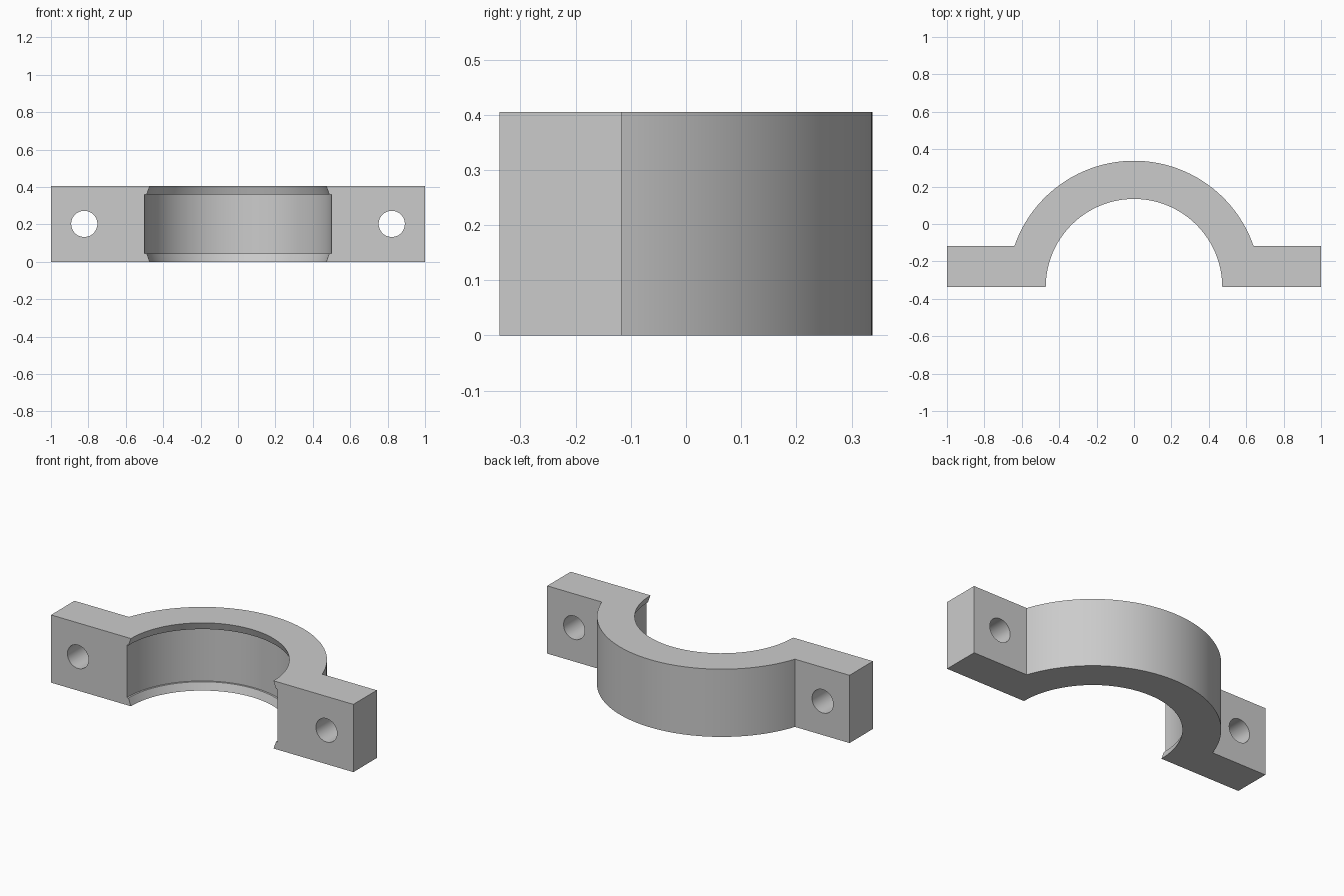
import bpy, bmesh
from math import pi, sin, cos, asin
from mathutils import Matrix

cube = bpy.data.objects.get("Cube")
if cube:
    bpy.data.objects.remove(cube, do_unlink=True)

HEIGHT, FRONT, EAR_BACK = 0.405, -0.338, -0.117
OUTER_R, HOLE_R, HOLE_X = 0.676, 0.07, 0.822
SEGMENTS = 96

steel = bpy.data.materials.new("grey steel")
steel.use_nodes = True
grey = (0.6, 0.6, 0.6, 1)
steel.diffuse_color = grey
steel.node_tree.nodes["Principled BSDF"].inputs["Base Color"].default_value = grey


def finish(name, bm):
    bmesh.ops.recalc_face_normals(bm, faces=bm.faces)
    mesh = bpy.data.meshes.new(name)
    bm.to_mesh(mesh)
    bm.free()
    mesh.materials.append(steel)
    obj = bpy.data.objects.new(name, mesh)
    bpy.context.collection.objects.link(obj)
    return obj


# Half clamp: arched outline with a bolting ear on each side, extruded up
start = asin((EAR_BACK - FRONT) / OUTER_R)
outline = [(-1, FRONT), (1, FRONT), (1, EAR_BACK)]
for i in range(SEGMENTS + 1):
    a = start + (pi - 2 * start) * i / SEGMENTS
    outline.append((OUTER_R * cos(a), FRONT + OUTER_R * sin(a)))
outline.append((-1, EAR_BACK))
bm = bmesh.new()
face = bm.faces.new([bm.verts.new((x, y, 0)) for x, y in outline])
top = bmesh.ops.extrude_face_region(bm, geom=[face])["geom"]
bmesh.ops.translate(bm, vec=(0, 0, HEIGHT),
                    verts=[v for v in top if isinstance(v, bmesh.types.BMVert)])
clamp = finish("half_clamp", bm)

# Bore: wide groove in the middle, tapered lip at each rim
lower = [(0.465, -0.02), (0.472, 0), (0.488, 0.045), (0.499, 0.045)]
profile = lower + [(r, HEIGHT - z) for r, z in reversed(lower)]
bm = bmesh.new()
rings = []
for r, z in profile:
    rings.append([bm.verts.new((r * cos(2 * pi * i / SEGMENTS),
                                FRONT + r * sin(2 * pi * i / SEGMENTS), z))
                  for i in range(SEGMENTS)])
for a, b in zip(rings, rings[1:]):
    for i in range(SEGMENTS):
        j = (i + 1) % SEGMENTS
        bm.faces.new((a[i], a[j], b[j], b[i]))
bm.faces.new(rings[0])
bm.faces.new(rings[-1])
cutters = [finish("bore_cutter", bm)]

# Bolt holes through the ears
for side, name in ((1, "left"), (-1, "right")):
    bm = bmesh.new()
    place = (Matrix.Translation((side * HOLE_X, (FRONT + EAR_BACK) / 2, HEIGHT / 2))
             @ Matrix.Rotation(pi / 2, 4, "X"))
    bmesh.ops.create_cone(bm, cap_ends=True, segments=48, radius1=HOLE_R,
                          radius2=HOLE_R, depth=0.4, matrix=place)
    cutters.append(finish(name + "_bolt_hole_cutter", bm))

bpy.ops.object.select_all(action="DESELECT")
bpy.context.view_layer.objects.active = clamp
clamp.select_set(True)
for cutter in cutters:
    cutter.hide_render = True
    mod = clamp.modifiers.new(cutter.name, "BOOLEAN")
    mod.operation = "DIFFERENCE"
    mod.solver = "EXACT"
    mod.object = cutter
    bpy.ops.object.modifier_apply(modifier=mod.name)
    bpy.data.objects.remove(cutter, do_unlink=True)

bpy.ops.object.shade_smooth_by_angle(angle=0.26)
